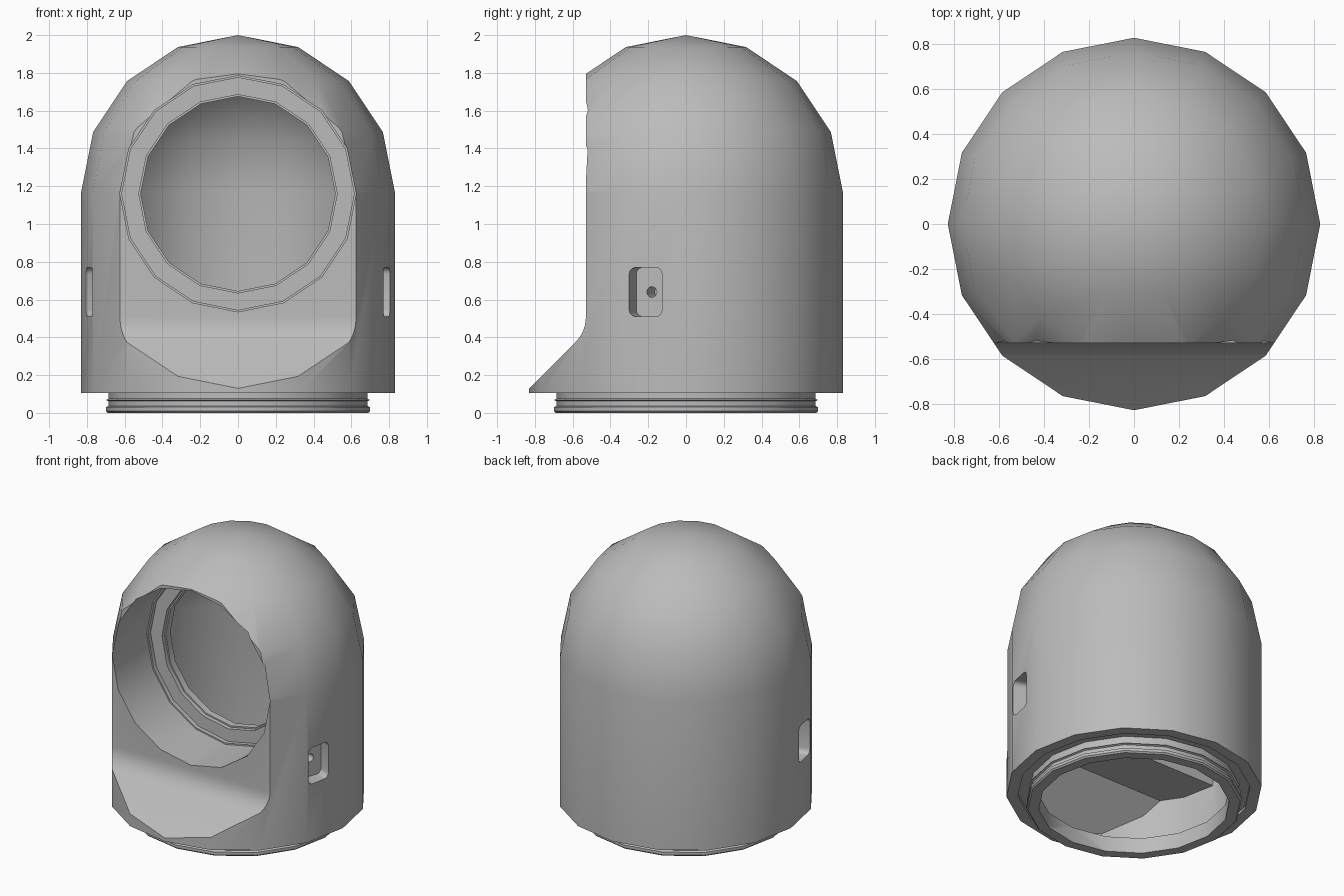
import bpy, bmesh, math
from mathutils import Matrix, Vector

if "Cube" in bpy.data.objects:
    bpy.data.objects.remove(bpy.data.objects["Cube"])

SIDES = 16
RADIUS, SHOULDER = 0.83, 1.17      # shell radius, height where the dome starts
WINDOW_Z = 1.16

grey = bpy.data.materials.new("plain grey")
grey.use_nodes = True
grey.diffuse_color = (0.5, 0.5, 0.5, 1)
grey.node_tree.nodes["Principled BSDF"].inputs["Base Color"].default_value = (0.5, 0.5, 0.5, 1)


def finish(name, bm):
    bmesh.ops.recalc_face_normals(bm, faces=bm.faces)
    mesh = bpy.data.meshes.new(name)
    bm.to_mesh(mesh)
    bm.free()
    mesh.materials.append(grey)
    obj = bpy.data.objects.new(name, mesh)
    bpy.context.collection.objects.link(obj)
    return obj


def lathe(name, profile, matrix=Matrix()):
    """Closed solid turned about z; profile runs from axis to axis as (r, z)."""
    bm = bmesh.new()
    rings = []
    for r, z in profile:
        if r < 1e-5:
            rings.append([bm.verts.new((0, 0, z))] * SIDES)
        else:
            rings.append([bm.verts.new((r * math.cos(a), r * math.sin(a), z))
                          for a in (math.tau * i / SIDES for i in range(SIDES))])
    for low, high in zip(rings, rings[1:]):
        for i in range(SIDES):
            j = (i + 1) % SIDES
            bm.faces.new(list(dict.fromkeys((low[i], low[j], high[j], high[i]))))
    bm.transform(matrix)
    return finish(name, bm)


def extrude_side(name, points):
    """Side profile (y, z) extended across the full width."""
    bm = bmesh.new()
    face = bm.faces.new([bm.verts.new((-1.2, y, z)) for y, z in points])
    new = bmesh.ops.extrude_face_region(bm, geom=[face])["geom"]
    bmesh.ops.translate(bm, vec=(2.4, 0, 0),
                        verts=[v for v in new if isinstance(v, bmesh.types.BMVert)])
    return finish(name, bm)


def cut(target, cutter):
    mod = target.modifiers.new("cut", 'BOOLEAN')
    mod.operation, mod.solver, mod.object = 'DIFFERENCE', 'EXACT', cutter
    bpy.ops.object.select_all(action='DESELECT')
    bpy.context.view_layer.objects.active = target
    target.select_set(True)
    bpy.ops.object.modifier_apply(modifier=mod.name)
    bpy.data.objects.remove(cutter)


def dome(radius):
    steps = SIDES // 4
    return [(radius * math.cos(k * math.pi / 2 / steps),
             SHOULDER + radius * math.sin(k * math.pi / 2 / steps)) for k in range(steps + 1)]


# Domed shell with the grooved neck ring below it
neck = [(0, 0), (0.69, 0), (0.7, 0.01), (0.7, 0.03), (0.685, 0.037), (0.685, 0.062),
        (0.698, 0.068), (0.685, 0.075), (0.685, 0.125), (0.755, 0.125), (0.755, 0.105)]
shell = lathe("domed_shell", neck + [(RADIUS, 0.105)] + dome(RADIUS))

# Flat front that curves out into a sloping chin
a, b, c = Vector((-0.53, 0.51)), Vector((-0.53, 0.43)), Vector((-0.587, 0.373))
curve = [tuple(a * (1 - t) ** 2 + b * 2 * t * (1 - t) + c * t * t)
         for t in (k / 6 for k in range(7))]
cut(shell, extrude_side("front_cutter",
                        [(-1.1, 2.2), (-0.53, 2.2)] + curve + [(-1.1, -0.14)]))

# Hollow inside, kept thick behind the window and the chin
hollow = lathe("hollow_cutter", [(0, -0.1), (0.62, -0.1), (0.62, 0.11), (0.7, 0.13)] + dome(0.7))
cut(hollow, extrude_side("front_wall",
                         [(-1, -0.18), (-0.4, 0.42), (-0.03, 0.42), (-0.03, 2.2), (-1, 2.2)]))
cut(shell, hollow)

# Stepped round window: wide recess, then a narrower opening into the hollow
facing = Matrix.Translation((0, 0, WINDOW_Z)) @ Matrix.Rotation(-math.pi / 2, 4, 'X')
cut(shell, lathe("window_cutter",
                 [(0, -0.9), (0.625, -0.9), (0.625, -0.14), (0.615, -0.14), (0.615, -0.11),
                  (0.525, -0.11), (0.525, -0.08), (0.515, -0.08), (0.515, 0.03), (0, 0.03)],
                 facing))

# Rounded side pockets, each with a small hole in its floor
for side in (1, -1):
    angle = math.radians(-20)
    place = (Matrix.Diagonal((side, 1, 1, 1)) @ Matrix.Translation((0.79, -0.215, 0.64))
             @ Matrix.Rotation(angle, 4, 'Z'))
    bm = bmesh.new()
    bmesh.ops.create_cube(bm, size=1, matrix=Matrix.Diagonal((0.25, 0.175, 0.26, 1)))
    long_edges = [e for e in bm.edges if abs(e.verts[0].co.x - e.verts[1].co.x) > 0.1]
    bmesh.ops.bevel(bm, geom=long_edges, offset=0.035, segments=4, profile=0.5,
                    affect='EDGES')
    bmesh.ops.translate(bm, verts=bm.verts, vec=(0.025, 0, 0))
    bm.transform(place)
    cut(shell, finish("pocket_cutter", bm))
    cut(shell, lathe("pocket_hole_cutter", [(0, -0.22), (0.028, -0.22), (0.028, -0.05), (0, -0.05)],
                     place @ Matrix.Rotation(math.pi / 2, 4, 'Y')
                     ))

bpy.ops.object.select_all(action='DESELECT')
shell.select_set(True)
bpy.context.view_layer.objects.active = shell
bpy.ops.object.shade_smooth_by_angle(angle=math.radians(30))
